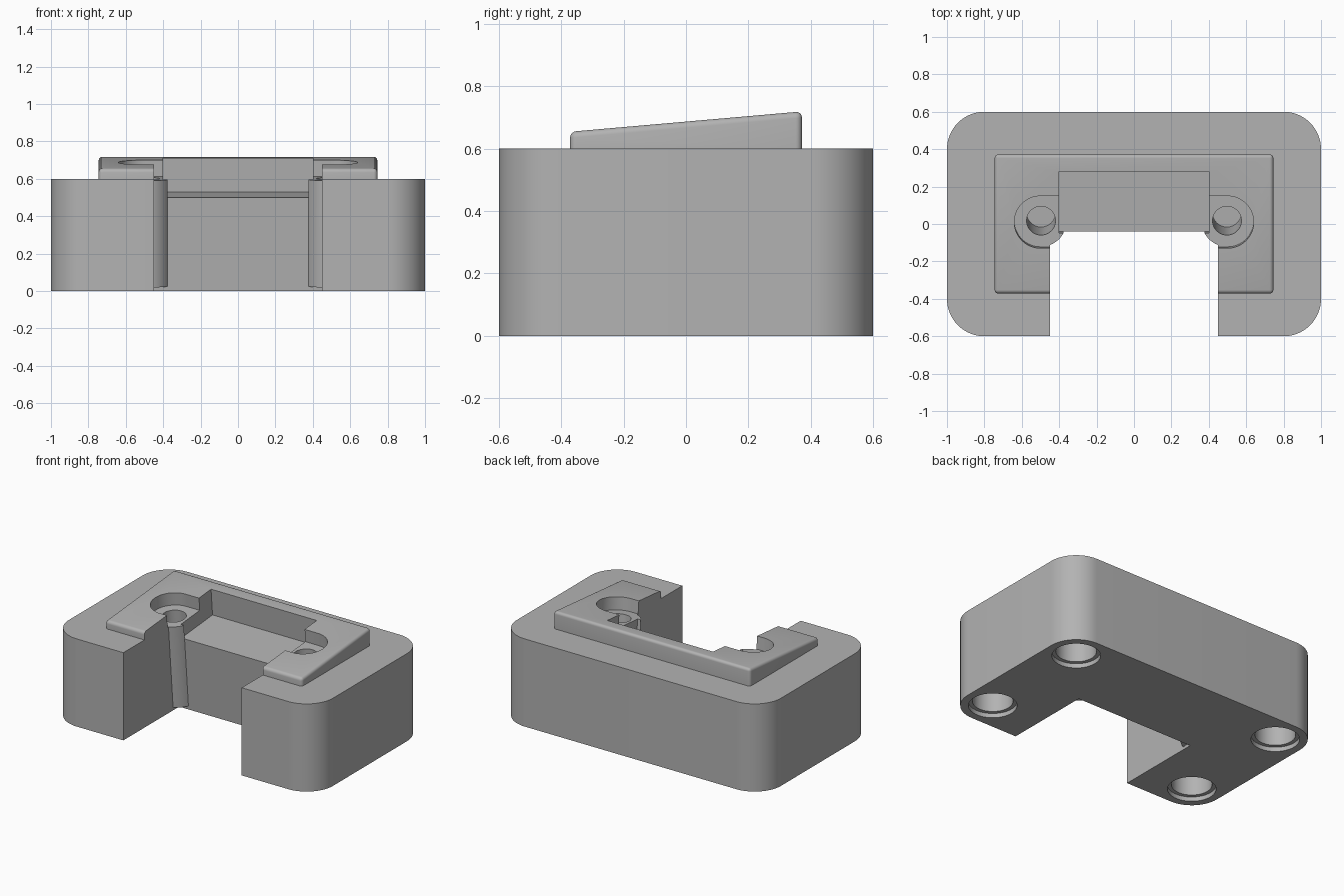
import bpy, bmesh
from math import sin, cos, pi, radians, tan
from mathutils import Matrix, Vector

if "Cube" in bpy.data.objects:
    bpy.data.objects.remove(bpy.data.objects["Cube"])

grey = bpy.data.materials.new("plain_grey")
grey.use_nodes = True
colour = (0.45, 0.45, 0.45, 1)
grey.diffuse_color = colour
grey.node_tree.nodes["Principled BSDF"].inputs["Base Color"].default_value = colour

# Local frame lying on the sloped top of the raised pad
TILT = radians(5)
SLOPE = Matrix.Translation((0, 0, 0.687)) @ Matrix.Rotation(TILT, 4, 'X')
FLAT = Matrix.Identity(4)
SIDEWAYS = Matrix(((0, 0, 1, 0), (1, 0, 0, 0), (0, 1, 0, 0), (0, 0, 0, 1)))


def arc(cx, cy, r, start, end, steps):
    angles = [radians(start + (end - start) * i / steps) for i in range(steps + 1)]
    return [(cx + r * cos(a), cy + r * sin(a)) for a in angles]


def circle(cx, cy, r):
    return arc(cx, cy, r, 0, 360, 64)[:-1]


def rectangle(x0, y0, x1, y1):
    return [(x0, y0), (x1, y0), (x1, y1), (x0, y1)]


def prism(name, profile, low, high, frame=FLAT):
    """Extrude a flat outline from low to high inside the given frame."""
    bm = bmesh.new()
    face = bm.faces.new([bm.verts.new((x, y, low)) for x, y in profile])
    grown = bmesh.ops.extrude_face_region(bm, geom=[face])["geom"]
    bmesh.ops.translate(bm, vec=(0, 0, high - low),
                        verts=[g for g in grown if isinstance(g, bmesh.types.BMVert)])
    bm.transform(frame)
    bmesh.ops.recalc_face_normals(bm, faces=bm.faces)
    mesh = bpy.data.meshes.new(name)
    bm.to_mesh(mesh)
    bm.free()
    mesh.materials.append(grey)
    obj = bpy.data.objects.new(name, mesh)
    bpy.context.collection.objects.link(obj)
    return obj


def combine(target, tool, operation):
    tool.hide_render = True
    mod = target.modifiers.new("combine", 'BOOLEAN')
    mod.operation, mod.solver, mod.object = operation, 'EXACT', tool
    bpy.context.view_layer.objects.active = target
    bpy.ops.object.modifier_apply(modifier=mod.name)
    bpy.data.objects.remove(tool)


# Block with rounded upright corners
outline = []
for i, (sx, sy) in enumerate([(1, 1), (-1, 1), (-1, -1), (1, -1)]):
    outline += arc(0.8 * sx, 0.4 * sy, 0.2, 90 * i, 90 * i + 90, 16)
body = prism("block_body", outline, 0, 0.6)

# Raised sloping pad with softened edges
rise = 0.372 * tan(TILT)
side = [(-0.372, 0.5), (0.372, 0.5), (0.372, 0.687 + rise), (-0.372, 0.687 - rise)]
pad = prism("sloped_pad", side, -0.745, 0.745, SIDEWAYS)
bm = bmesh.new()
bm.from_mesh(pad.data)
edges = [e for e in bm.edges if max(v.co.z for v in e.verts) > 0.55]
bmesh.ops.bevel(bm, geom=edges, offset=0.02, segments=5, profile=0.5, affect='EDGES')
bm.to_mesh(pad.data)
bm.free()
combine(body, pad, 'UNION')

# Front opening with a leaning back wall
WALL = -0.056
foot, top = (SLOPE @ Vector((0, WALL, w)) for w in (-0.75, 0.2))
opening = [(-0.8, foot.z), (foot.y, foot.z), (top.y, top.z), (-0.8, top.z)]
combine(body, prism("opening_cutter", opening, -0.448, 0.448, SIDEWAYS), 'DIFFERENCE')

# Leaning screw columns, their recesses and blind holes
for s in (-1, 1):
    column = prism("screw_column", circle(0.5 * s, 0.01, 0.14), -0.66, -0.087, SLOPE)
    combine(body, column, 'UNION')
for s in (-1, 1):
    slot = arc(0.5, 0.01, 0.14, 90, -90, 32) + [(0.34, -0.13), (0.34, 0.15)]
    recess = prism("recess_cutter", [(s * x, y) for x, y in slot], -0.087, 0.2, SLOPE)
    combine(body, recess, 'DIFFERENCE')
    hole = prism("screw_hole_cutter", circle(0.497 * s, 0.01, 0.077), -0.58, 0.1, SLOPE)
    combine(body, hole, 'DIFFERENCE')

# Deep central pocket behind the opening
pocket = prism("pocket_cutter", rectangle(-0.4, WALL, 0.4, 0.281), -0.183, 0.2, SLOPE)
combine(body, pocket, 'DIFFERENCE')

# Stepped foot holes in the underside
for sx in (-1, 1):
    for sy in (-1, 1):
        for radius, depth in ((0.15, 0.03), (0.125, 0.3)):
            foot_hole = prism("foot_hole_cutter", circle(0.8 * sx, 0.4 * sy, radius), -0.1, depth)
            combine(body, foot_hole, 'DIFFERENCE')

# Smooth round surfaces, keep sharp edges
bpy.ops.object.select_all(action='DESELECT')
body.select_set(True)
bpy.context.view_layer.objects.active = body
bpy.ops.object.shade_smooth_by_angle(angle=radians(30))
